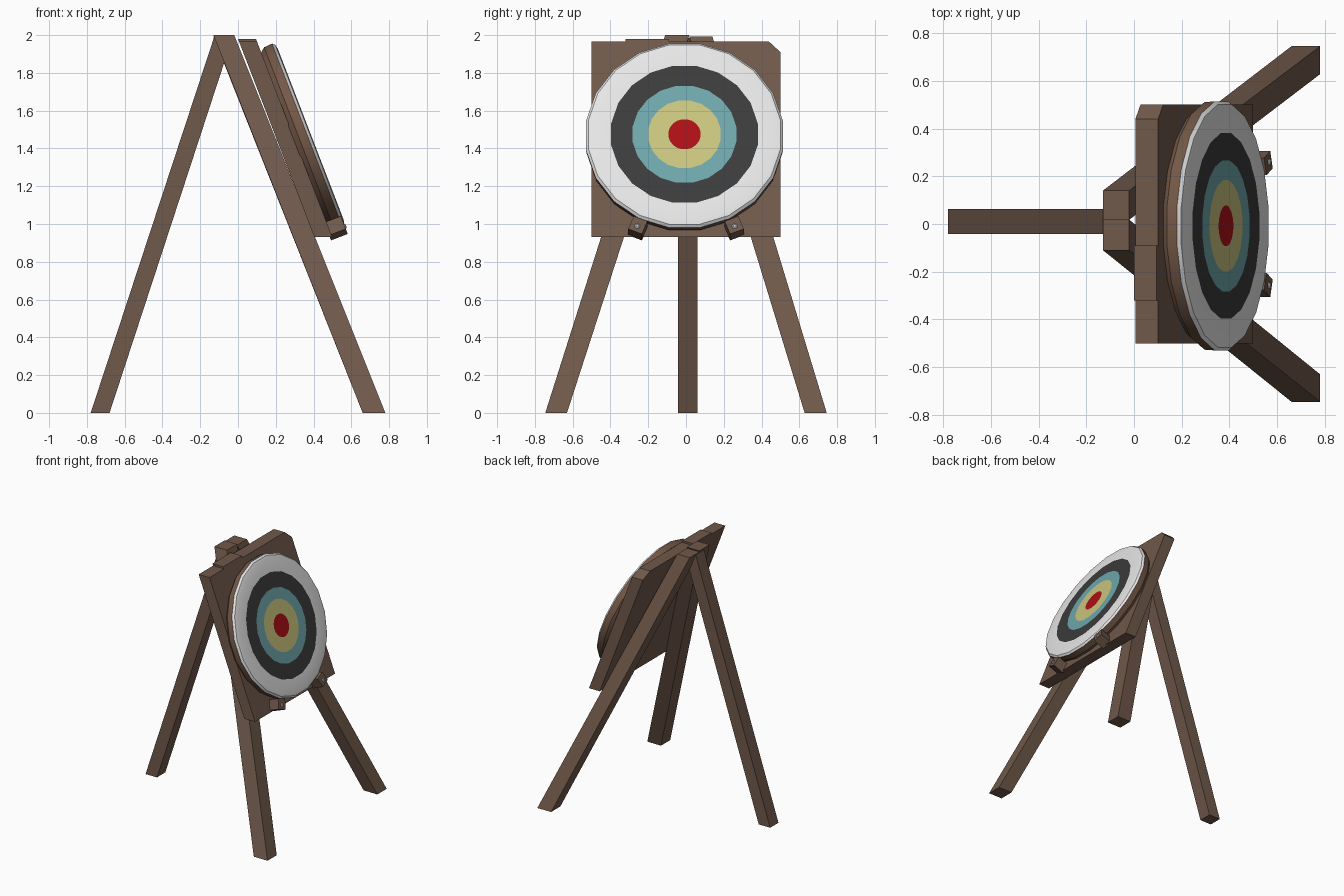
import bpy, bmesh, math
from mathutils import Matrix, Vector

cube = bpy.data.objects.get("Cube")
if cube:
    bpy.data.objects.remove(cube)


def material(name, rgb):
    m = bpy.data.materials.new(name)
    m.use_nodes = True
    m.diffuse_color = (*rgb, 1)
    bsdf = m.node_tree.nodes["Principled BSDF"]
    bsdf.inputs["Base Color"].default_value = (*rgb, 1)
    bsdf.inputs["Roughness"].default_value = 0.8
    return m


wood = material("brown wood", (0.162, 0.1, 0.07))
rim = material("warm rim brown", (0.178, 0.1, 0.064))
white = material("white paint", (0.8, 0.8, 0.8))
black = material("black paint", (0.044, 0.044, 0.044))
blue = material("pale blue paint", (0.156, 0.381, 0.407))
yellow = material("yellow paint", (0.584, 0.558, 0.209))
red = material("red paint", (0.42, 0.005, 0.007))
steel = material("light steel", (0.6, 0.6, 0.6))


def finish(name, bm, mats, matrix=Matrix()):
    bmesh.ops.recalc_face_normals(bm, faces=bm.faces)
    mesh = bpy.data.meshes.new(name)
    bm.to_mesh(mesh)
    bm.free()
    for m in mats:
        mesh.materials.append(m)
    ob = bpy.data.objects.new(name, mesh)
    ob.matrix_world = matrix
    bpy.context.collection.objects.link(ob)
    return ob


def loft(name, loop_a, loop_b, mat):
    """Closed solid between two matching outlines."""
    bm = bmesh.new()
    a = [bm.verts.new(p) for p in loop_a]
    b = [bm.verts.new(p) for p in loop_b]
    bm.faces.new(a)
    bm.faces.new(b)
    for i in range(len(a)):
        j = (i + 1) % len(a)
        bm.faces.new((a[i], a[j], b[j], b[i]))
    return finish(name, bm, [mat])


def rect(x0, x1, y0, y1, z):
    return [(x0, y0, z), (x1, y0, z), (x1, y1, z), (x0, y1, z)]


# Tripod legs, cut level at floor and top
loft("front_leg_right", rect(0.66, 0.78, -0.745, -0.63, 0),
     rect(-0.13, -0.02, -0.11, 0.018, 2.0), wood)
loft("front_leg_left", rect(0.66, 0.78, 0.628, 0.745, 0),
     rect(-0.13, -0.02, 0.018, 0.14, 1.992), wood)
loft("rear_leg", rect(-0.78, -0.68, -0.042, 0.062, 0),
     rect(-0.128, -0.03, -0.042, 0.062, 1.985), wood)

# Leaning backboard with a stepped top and one clipped corner
outline = [(-0.5, 0.93), (0.5, 0.93), (0.5, 1.91), (0.44, 1.965), (-0.09, 1.965),
           (-0.09, 1.98), (-0.32, 1.98), (-0.32, 1.965), (-0.5, 1.965)]
slope = 0.385


def board_back(z):
    return slope * (1.97 - z) + 0.004


loft("backboard", [(board_back(z), y, z) for y, z in outline],
     [(board_back(z) + 0.095, y, z) for y, z in outline], wood)

# Frame lying on the board: local x across, y up the board, z outward
up = Vector((-slope, 0, 1)).normalized()
across = Vector((0, 1, 0))
out = across.cross(up)


def board_frame(x, y, z):
    m = Matrix((across, up, out)).transposed().to_4x4()
    m.translation = (x, y, z)
    return m


def lathe(name, profile, mats, sides, matrix):
    """Spin (radius, height, material of the band ending here) about local z."""
    bm = bmesh.new()
    rings = []
    for r, h, _ in profile:
        rings.append([bm.verts.new((r * math.cos(t), r * math.sin(t), h))
                      for t in (math.tau * (i + 0.5) / sides for i in range(sides))])
    bm.faces.new(rings[0]).material_index = profile[0][2]
    for k in range(1, len(rings)):
        for i in range(sides):
            j = (i + 1) % sides
            f = bm.faces.new((rings[k - 1][i], rings[k - 1][j], rings[k][j], rings[k][i]))
            f.material_index = profile[k][2]
    bm.faces.new(rings[-1]).material_index = profile[-1][2]
    return finish(name, bm, mats, matrix)


# Round target: wooden rim with painted rings on the face
target = lathe("target_disc",
               [(0.5, -0.01, 0), (0.525, 0.02, 0), (0.528, 0.066, 0), (0.515, 0.08, 1),
                (0.49, 0.085, 1), (0.393, 0.085, 1), (0.278, 0.085, 2),
                (0.194, 0.085, 3), (0.086, 0.085, 4), (0.04, 0.085, 5)],
               [rim, white, black, blue, yellow, red], 20,
               board_frame(0.306, -0.008, 1.4445))
bpy.ops.object.select_all(action='DESELECT')
bpy.context.view_layer.objects.active = target
target.select_set(True)
bpy.ops.object.shade_smooth_by_angle(angle=math.radians(30))

# Two support blocks under the disc, each with a screw head
for side, name in ((-1, "right"), (1, "left")):
    z = 0.965
    frame = board_frame(board_back(z) + 0.095, side * 0.255, z)
    frame = frame @ Matrix.Rotation(side * math.radians(22), 4, 'Z')
    bm = bmesh.new()
    bmesh.ops.create_cube(bm, size=1)
    bmesh.ops.transform(bm, verts=bm.verts,
                        matrix=Matrix.Translation((0, 0, 0.035)) @ Matrix.Diagonal((0.078, 0.078, 0.095, 1)))
    finish("support_block_" + name, bm, [wood], frame)
    lathe("screw_head_" + name, [(0.014, 0.08, 0), (0.014, 0.086, 0), (0.008, 0.09, 0)],
          [steel], 10, frame @ Matrix.Translation((0, -0.008, 0)))
